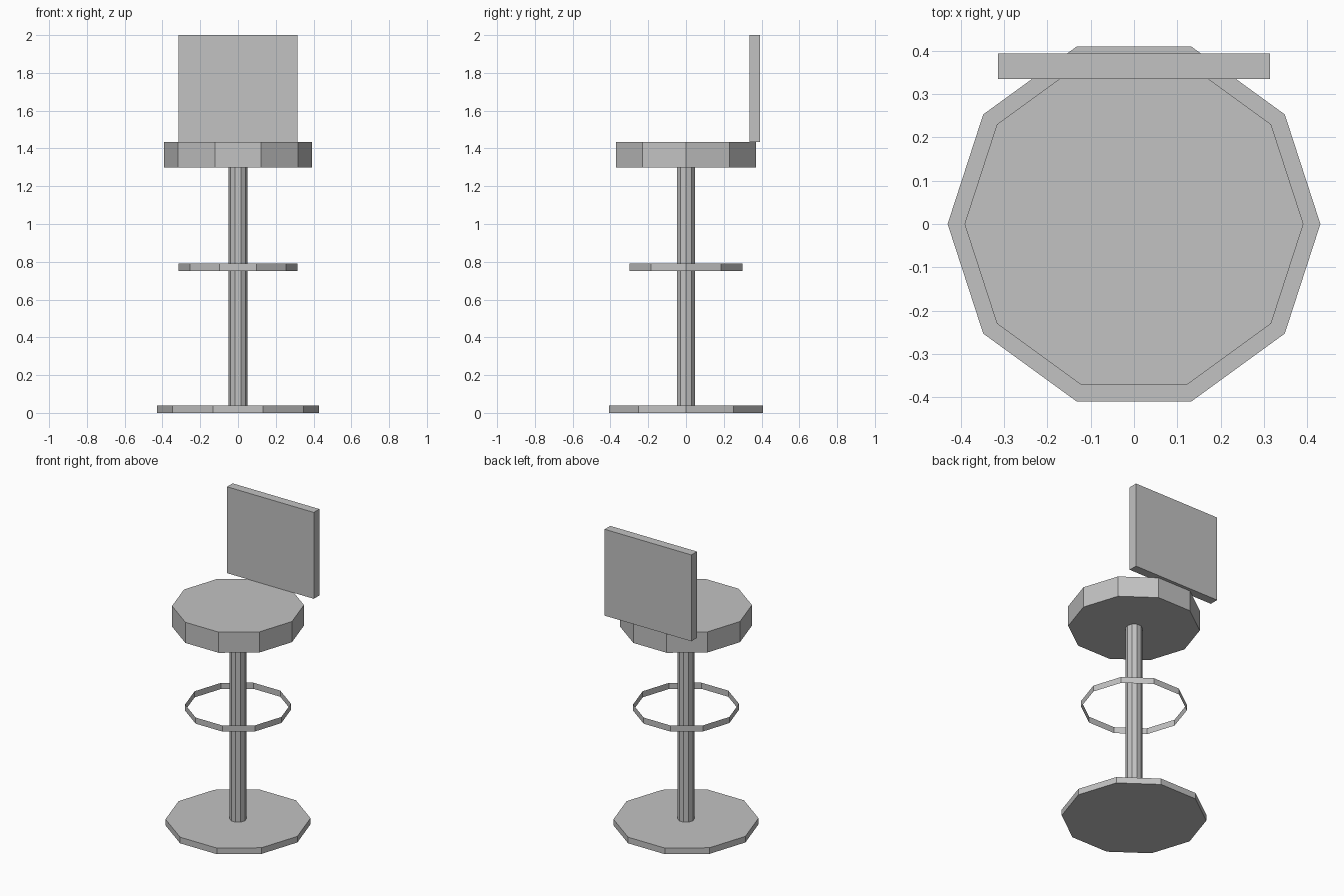
import bpy

SIDES = 10

cube = bpy.data.objects.get("Cube")
if cube:
    bpy.data.objects.remove(cube, do_unlink=True)

# One plain grey for the whole stool
grey = bpy.data.materials.new("plain_grey")
grey.use_nodes = True
colour = (0.54, 0.54, 0.54, 1)
grey.diffuse_color = colour
grey.node_tree.nodes["Principled BSDF"].inputs["Base Color"].default_value = colour


def finish(name):
    obj = bpy.context.object
    obj.name = obj.data.name = name
    obj.data.materials.append(grey)
    return obj


def disc(name, radius, bottom, top, fill="NGON"):
    """Ten-sided upright prism with a corner on the x axis."""
    bpy.ops.mesh.primitive_cylinder_add(
        vertices=SIDES, radius=radius, depth=top - bottom,
        end_fill_type=fill, location=(0, 0, (bottom + top) / 2))
    obj = finish(name)
    # The primitive starts on the y axis: swap x and y, then restore the winding
    for v in obj.data.vertices:
        v.co.x, v.co.y = v.co.y, -v.co.x
    return obj


# Floor plate, pole and seat
disc("base", 0.43, 0, 0.04)
disc("pole", 0.05, 0.04, 1.3)
disc("seat", 0.391, 1.3, 1.435)

# Thin open band around the pole
disc("footrest_ring", 0.314, 0.75, 0.79, fill="NOTHING")

# Upright back panel
bpy.ops.mesh.primitive_cube_add(size=1, location=(0, 0.364, 1.7175))
back = finish("backrest")
for v in back.data.vertices:
    v.co.x *= 0.628
    v.co.y *= 0.058
    v.co.z *= 0.565
